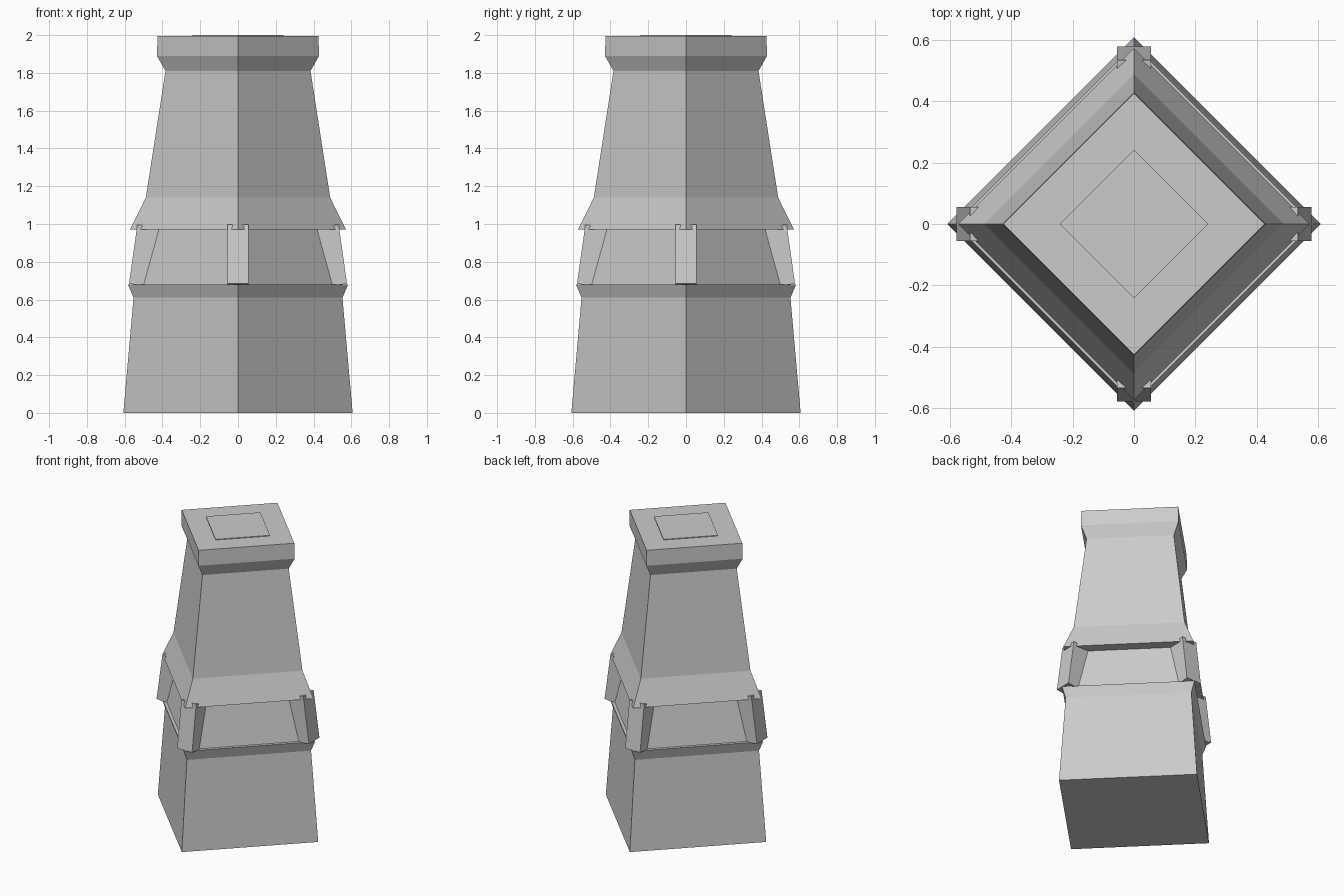
import bpy
import bmesh
from math import pi, sin, cos

cube = bpy.data.objects.get("Cube")
if cube:
    bpy.data.objects.remove(cube, do_unlink=True)

# Single plain stone colour
GREY = (0.6, 0.6, 0.6, 1)
stone = bpy.data.materials.new("stone_grey")
stone.use_nodes = True
stone.diffuse_color = GREY
stone.node_tree.nodes["Principled BSDF"].inputs["Base Color"].default_value = GREY


def finish(name, bm):
    bmesh.ops.recalc_face_normals(bm, faces=bm.faces)
    mesh = bpy.data.meshes.new(name)
    bm.to_mesh(mesh)
    bm.free()
    mesh.materials.append(stone)
    obj = bpy.data.objects.new(name, mesh)
    bpy.context.collection.objects.link(obj)
    return obj


def square_tower(name, profile):
    """Stack diamond-shaped rings of (corner radius, height) and cap the ends."""
    bm = bmesh.new()
    rings = [[bm.verts.new((r * cos(i * pi / 2), r * sin(i * pi / 2), z))
              for i in range(4)] for r, z in profile]
    for low, high in zip(rings, rings[1:]):
        for i in range(4):
            j = (i + 1) % 4
            bm.faces.new((low[i], low[j], high[j], high[i]))
    bm.faces.new(rings[0])
    bm.faces.new(rings[-1])
    return finish(name, bm)


def corner_post(name, side, half_width, turn):
    """Extrude the leaning side outline sideways and turn it to its corner."""
    bm = bmesh.new()
    ends = [[bm.verts.new((x, y, z)) for x, z in side]
            for y in (-half_width, half_width)]
    for end in ends:
        bm.faces.new(end)
    for i in range(4):
        j = (i + 1) % 4
        bm.faces.new((ends[0][i], ends[0][j], ends[1][j], ends[1][i]))
    obj = finish(name, bm)
    obj.rotation_euler.z = turn
    return obj


# Tower body: base, ledge, recessed band, flared skirt, shaft, cap, raised top panel
square_tower("tower_body", [
    (0.607, 0), (0.553, 0.61), (0.583, 0.68), (0.555, 0.68),
    (0.475, 0.97), (0.572, 0.97), (0.488, 1.14), (0.384, 1.81),
    (0.429, 1.89), (0.426, 1.995), (0.242, 1.995), (0.242, 2.0)])

# Leaning posts at the four corners of the recessed band
POST = [(0.577, 0.684), (0.533, 0.997), (0.40, 0.978), (0.46, 0.668)]
for i, corner in enumerate(("left", "back", "right", "front")):
    corner_post(corner + "_post", POST, 0.056, i * pi / 2)
